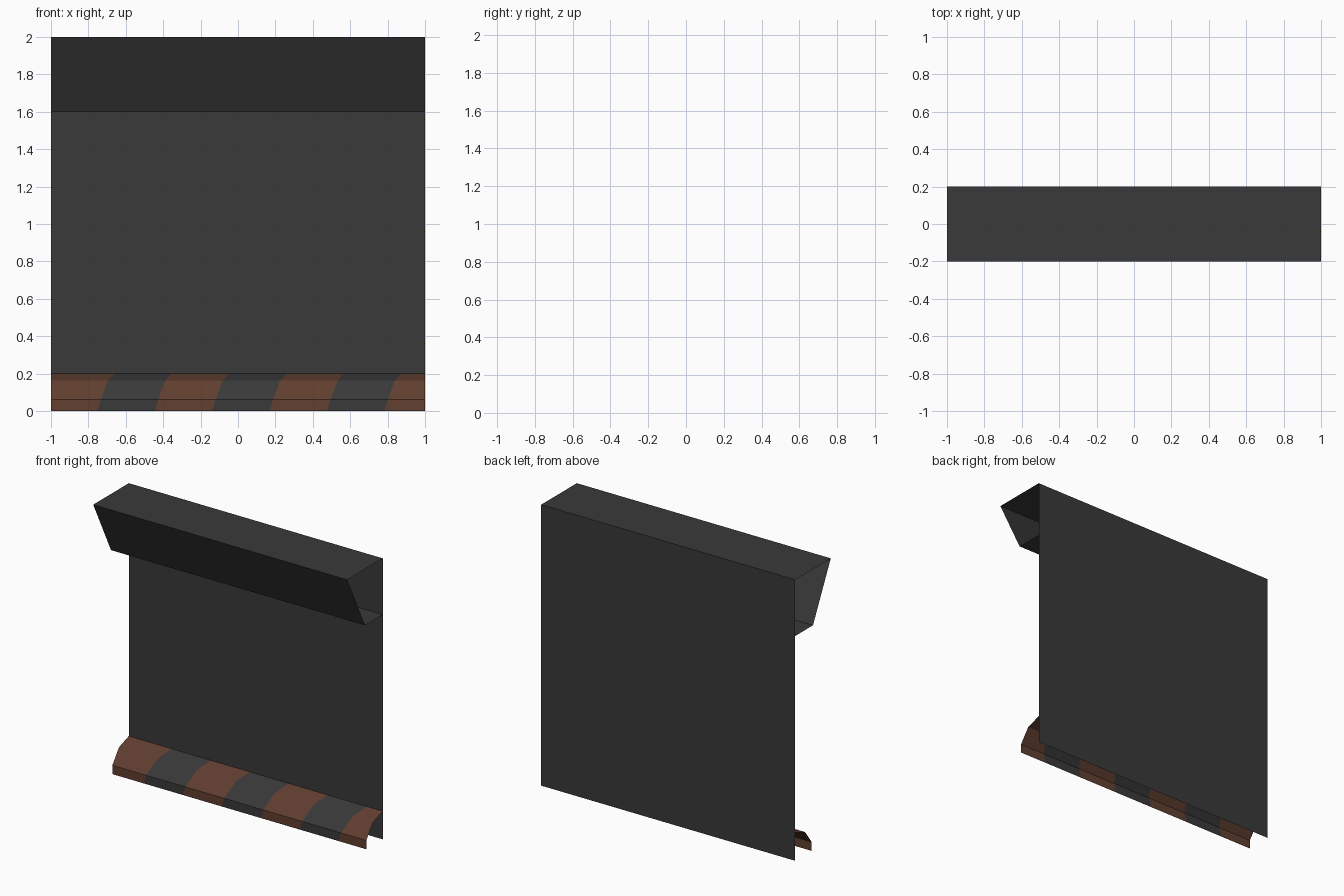
import bpy
import math

if "Cube" in bpy.data.objects:
    bpy.data.objects.remove(bpy.data.objects["Cube"])


def material(name, rgb):
    m = bpy.data.materials.new(name)
    m.diffuse_color = (*rgb, 1.0)
    m.use_nodes = True
    m.node_tree.nodes["Principled BSDF"].inputs["Base Color"].default_value = m.diffuse_color
    return m


dark = material("dark grey", (0.041, 0.041, 0.041))
rust = material("rust brown", (0.120, 0.050, 0.029))


def sheet(name, profile, columns, mats, slant=0.0):
    """Sweep an open (y, z) profile along x; columns alternate between materials.
    Inner column edges lean by slant times the unrolled profile length."""
    arc = [0.0]
    for a, b in zip(profile, profile[1:]):
        arc.append(arc[-1] + math.dist(a, b))
    n = len(columns)
    verts = []
    for (y, z), s in zip(profile, arc):
        for i, x in enumerate(columns):
            lean = slant * s if 0 < i < n - 1 else 0.0
            verts.append((x + lean, y, z))
    faces, index = [], []
    for r in range(len(profile) - 1):
        for i in range(n - 1):
            a = r * n + i
            faces.append((a, a + 1, a + 1 + n, a + n))
            index.append(i % len(mats))
    me = bpy.data.meshes.new(name)
    me.from_pydata(verts, [], faces)
    for m in mats:
        me.materials.append(m)
    for p, k in zip(me.polygons, index):
        p.material_index = k
    ob = bpy.data.objects.new(name, me)
    bpy.context.collection.objects.link(ob)
    return ob


ends = [-1.0, 1.0]

# Thin back wall, with its seam at the top of the skirting
sheet("wall_panel", [(0.2, 0.0), (0.2, 0.2), (0.2, 2.0)], ends, [dark])

# Overhanging top box, open at both ends
sheet("top_overhang", [(0.2, 1.6), (0.0, 1.6), (-0.2, 2.0), (0.2, 2.0)], ends, [dark])

# Curved skirting with slanted warning stripes
stripes = [-1.0] + [-0.752 + 0.307 * k for k in range(6)] + [1.0]
skirt = [(0.015, 0.0), (0.015, 0.063), (0.09, 0.163), (0.2, 0.2)]
sheet("striped_skirting", skirt, stripes, [rust, dark], slant=0.3)
